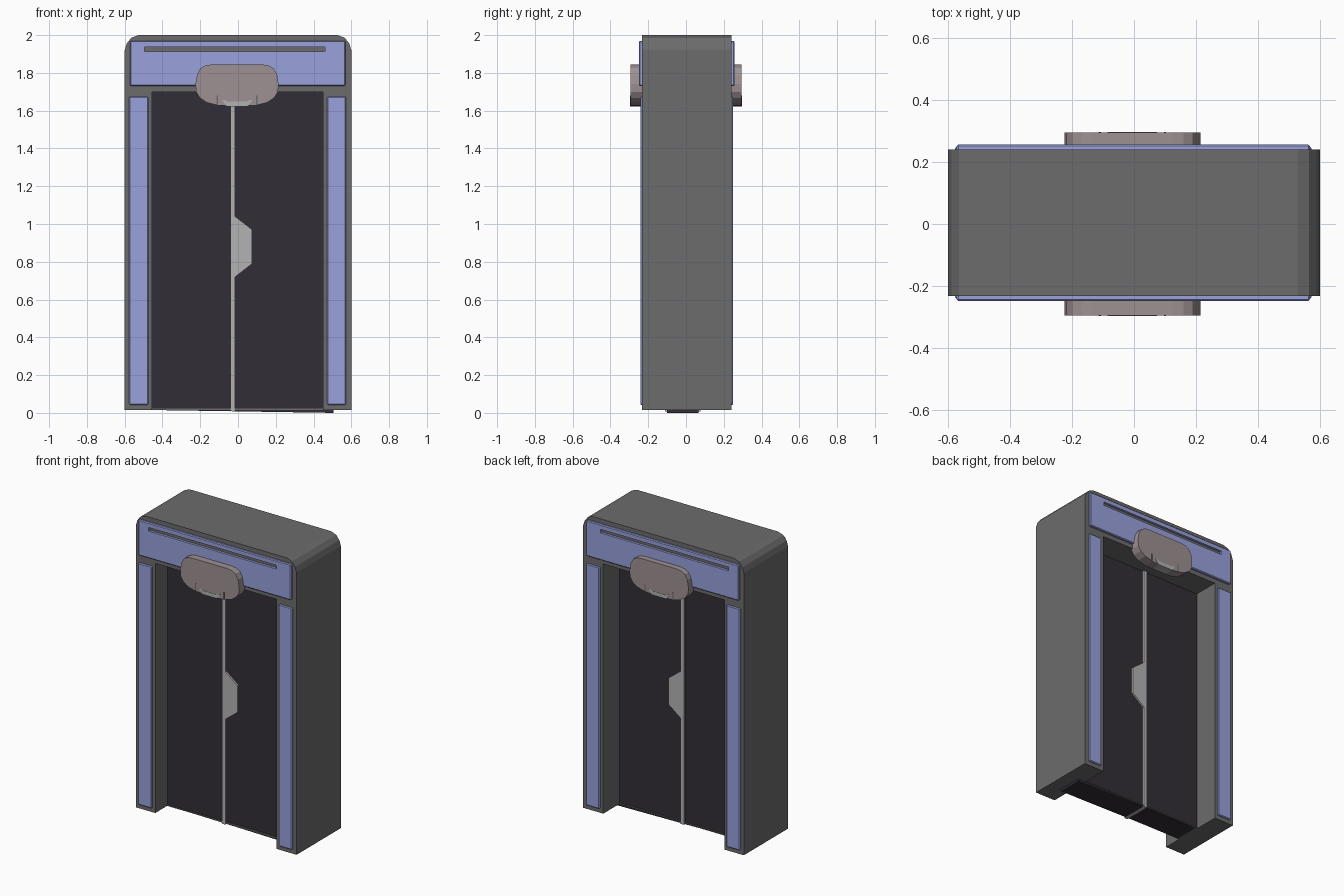
import bpy, bmesh

if "Cube" in bpy.data.objects:
    bpy.data.objects.remove(bpy.data.objects["Cube"])

def material(name, rgb):
    m = bpy.data.materials.new(name)
    m.diffuse_color = (*rgb, 1)
    m.use_nodes = True
    m.node_tree.nodes["Principled BSDF"].inputs["Base Color"].default_value = m.diffuse_color
    return m

DARK_GREY = material("dark_grey", (0.15, 0.15, 0.15))
BLUE = material("pale_blue", (0.32, 0.36, 0.72))
DOOR = material("door_dark", (0.032, 0.027, 0.037))
TAUPE = material("taupe", (0.34, 0.28, 0.29))
LIGHT = material("light_grey", (0.45, 0.45, 0.45))

def prism(name, outline, y0, y1, mat, bevel=0):
    """Extrude an (x, z) outline from y0 to y1."""
    bm = bmesh.new()
    face = bm.faces.new([bm.verts.new((x, y0, z)) for x, z in outline])
    new = bmesh.ops.extrude_face_region(bm, geom=[face])["geom"]
    bmesh.ops.translate(bm, vec=(0, y1 - y0, 0),
                        verts=[g for g in new if isinstance(g, bmesh.types.BMVert)])
    bmesh.ops.recalc_face_normals(bm, faces=bm.faces)
    me = bpy.data.meshes.new(name)
    bm.to_mesh(me)
    bm.free()
    ob = bpy.data.objects.new(name, me)
    bpy.context.collection.objects.link(ob)
    me.materials.append(mat)
    if bevel:
        mod = ob.modifiers.new("edge_bevel", "BEVEL")
        mod.width, mod.segments = bevel, 1
    return ob

def rect(x0, x1, z0, z1):
    return [(x0, z0), (x1, z0), (x1, z1), (x0, z1)]

# Door frame: arch with softened top corners and a doorway
corner = [(0.6, 1.92), (0.589, 1.956), (0.565, 1.986), (0.527, 2.0)]
frame = ([(-0.455, 0.015), (-0.6, 0.015)] + [(-x, z) for x, z in corner] + corner[::-1]
         + [(0.6, 0.015), (0.45, 0.015), (0.45, 1.70), (-0.455, 1.70)])
prism("door_frame", frame, -0.232, 0.24, DARK_GREY)
prism("threshold", rect(-0.47, 0.47, 0.015, 0.022), -0.106, 0.074, DARK_GREY)

# Sliding doors, their lower edge sloping slightly
def low(x):
    return 0.008 - (x + 0.0) * 0.0158

for name, x0, x1 in (("left_door", -0.47, -0.04), ("right_door", -0.015, 0.505)):
    prism(name, [(x0, low(x0)), (x1, low(x1)), (x1, 1.72), (x0, 1.72)], -0.1, 0.066, DOOR)

# Centre seam and latch plate, visible on both faces
prism("door_seam", [(-0.04, 0.009), (-0.015, 0.008), (-0.015, 0.72), (0.075, 0.79),
                    (0.075, 0.97), (-0.015, 1.04), (-0.015, 1.72), (-0.04, 1.72)],
      -0.112, 0.078, LIGHT)

# Cutter for the long slot in the header panels
slot = prism("slot_cutter", rect(-0.495, 0.46, 1.913, 1.938), -0.5, 0.5, DARK_GREY)
slot.hide_render = True
slot.hide_set(True)

# Emblem plate outline
half = [(0.10, 1.628), (0.16, 1.643), (0.197, 1.668), (0.217, 1.70), (0.22, 1.74),
        (0.212, 1.79), (0.193, 1.825), (0.165, 1.84), (0.13, 1.845)]
plate = [(x - 0.005, z) for x, z in half] + [(-x - 0.005, z) for x, z in half[::-1]]
plate.append((-0.005, 1.623))

for side, s in (("front", -1), ("back", 1)):
    def y(d):
        return s * d + 0.004
    # Blue trim panels
    header = prism(side + "_header_panel", rect(-0.572, 0.568, 1.73, 1.97), y(0.226), y(0.252), BLUE, 0.005)
    cut = header.modifiers.new("slot", "BOOLEAN")
    cut.operation, cut.object, cut.solver = "DIFFERENCE", slot, "EXACT"
    for hand, x0, x1 in (("left", -0.577, -0.475), ("right", 0.472, 0.572)):
        prism(f"{side}_{hand}_panel", rect(x0, x1, 0.043, 1.675), y(0.226), y(0.246), BLUE, 0.005)
    # Sensor housing over the doorway, with a pale lip and two slits
    prism(side + "_housing", plate, s * 0.225, s * 0.295, TAUPE)
    prism(side + "_housing_lip", [(-0.06, 1.622), (0.05, 1.622), (0.075, 1.655), (0.06, 1.657),
                                  (0.045, 1.648), (-0.055, 1.648), (-0.07, 1.657), (-0.085, 1.655)],
          s * 0.24, s * 0.297, LIGHT)
    for hand, x in (("left", -0.11), ("right", 0.10)):
        prism(f"{side}_{hand}_slit", rect(x - 0.004, x + 0.004, 1.632, 1.68), s * 0.28, s * 0.2965, DARK_GREY)
